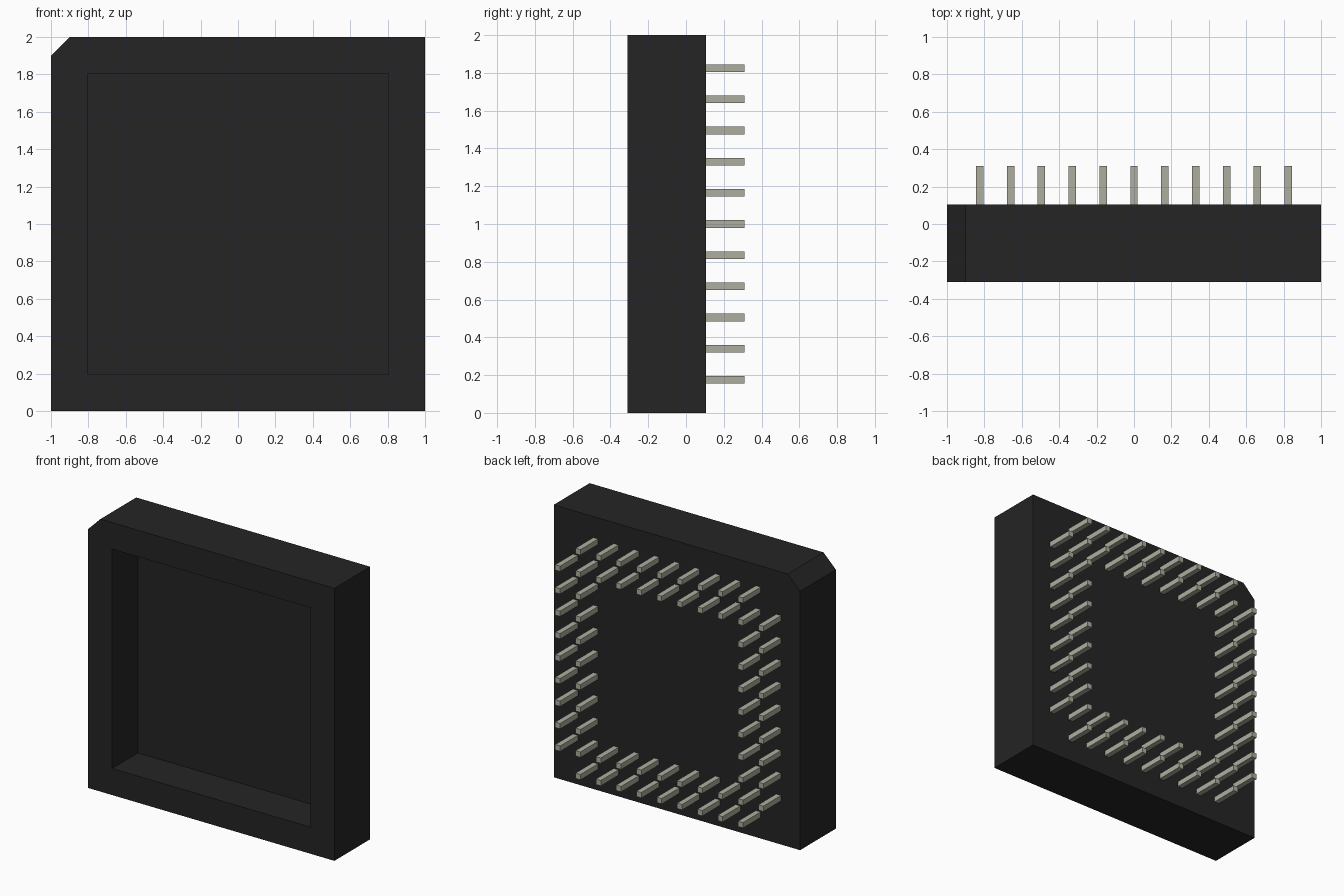
import bpy
import bmesh
from mathutils import Matrix, Vector

cube = bpy.data.objects.get("Cube")
if cube:
    bpy.data.objects.remove(cube, do_unlink=True)

FRONT, BACK, TIP = -0.31, 0.105, 0.31   # depth of body front, body back, pin ends
FLOOR = -0.01                           # depth of the recess floor
PITCH, PIN = 0.165, 0.04


def material(name, color):
    mat = bpy.data.materials.new(name)
    mat.use_nodes = True
    mat.diffuse_color = (*color, 1)
    bsdf = next(n for n in mat.node_tree.nodes if n.type == 'BSDF_PRINCIPLED')
    bsdf.inputs["Base Color"].default_value = (*color, 1)
    return mat


def add_box(bm, x, z, width, height, y0, y1):
    place = Matrix.Translation((x, (y0 + y1) / 2, z)) @ Matrix.Diagonal((width, y1 - y0, height, 1))
    bmesh.ops.create_cube(bm, size=1, matrix=place)


def make_object(name, bm, mat=None):
    bmesh.ops.recalc_face_normals(bm, faces=bm.faces[:])
    mesh = bpy.data.meshes.new(name)
    bm.to_mesh(mesh)
    bm.free()
    obj = bpy.data.objects.new(name, mesh)
    bpy.context.collection.objects.link(obj)
    if mat:
        mesh.materials.append(mat)
    return obj


black = material("black plastic", (0.018, 0.018, 0.018))
metal = material("grey metal", (0.42, 0.42, 0.35))

# Square housing with one clipped corner, extruded front to back
bm = bmesh.new()
outline = [(-1, 0), (1, 0), (1, 2), (-0.9, 2), (-1, 1.9)]
face = bm.faces.new([bm.verts.new((x, FRONT, z)) for x, z in outline])
extruded = bmesh.ops.extrude_face_region(bm, geom=[face], use_keep_orig=True)
moved = [g for g in extruded["geom"] if isinstance(g, bmesh.types.BMVert)]
bmesh.ops.translate(bm, verts=moved, vec=Vector((0, BACK - FRONT, 0)))
housing = make_object("housing", bm, black)

# Square recess cut into the front
bm = bmesh.new()
add_box(bm, 0, 1, 1.61, 1.61, FRONT - 0.1, FLOOR)
cutter = make_object("recess_cutter", bm, black)
cutter.hide_render = True
cut = housing.modifiers.new("recess", 'BOOLEAN')
cut.operation = 'DIFFERENCE'
cut.solver = 'EXACT'
cut.object = cutter
bpy.context.view_layer.objects.active = housing
bpy.ops.object.modifier_apply(modifier=cut.name)
bpy.data.objects.remove(cutter, do_unlink=True)

# Two square rings of pins on the back, without the outer corners
bm = bmesh.new()
for i in range(-5, 6):
    for j in range(-5, 6):
        ring = max(abs(i), abs(j))
        if ring >= 4 and not abs(i) == abs(j) == 5:
            add_box(bm, i * PITCH, 1 + j * PITCH, PIN, PIN, BACK - 0.02, TIP)
make_object("pins", bm, metal)
